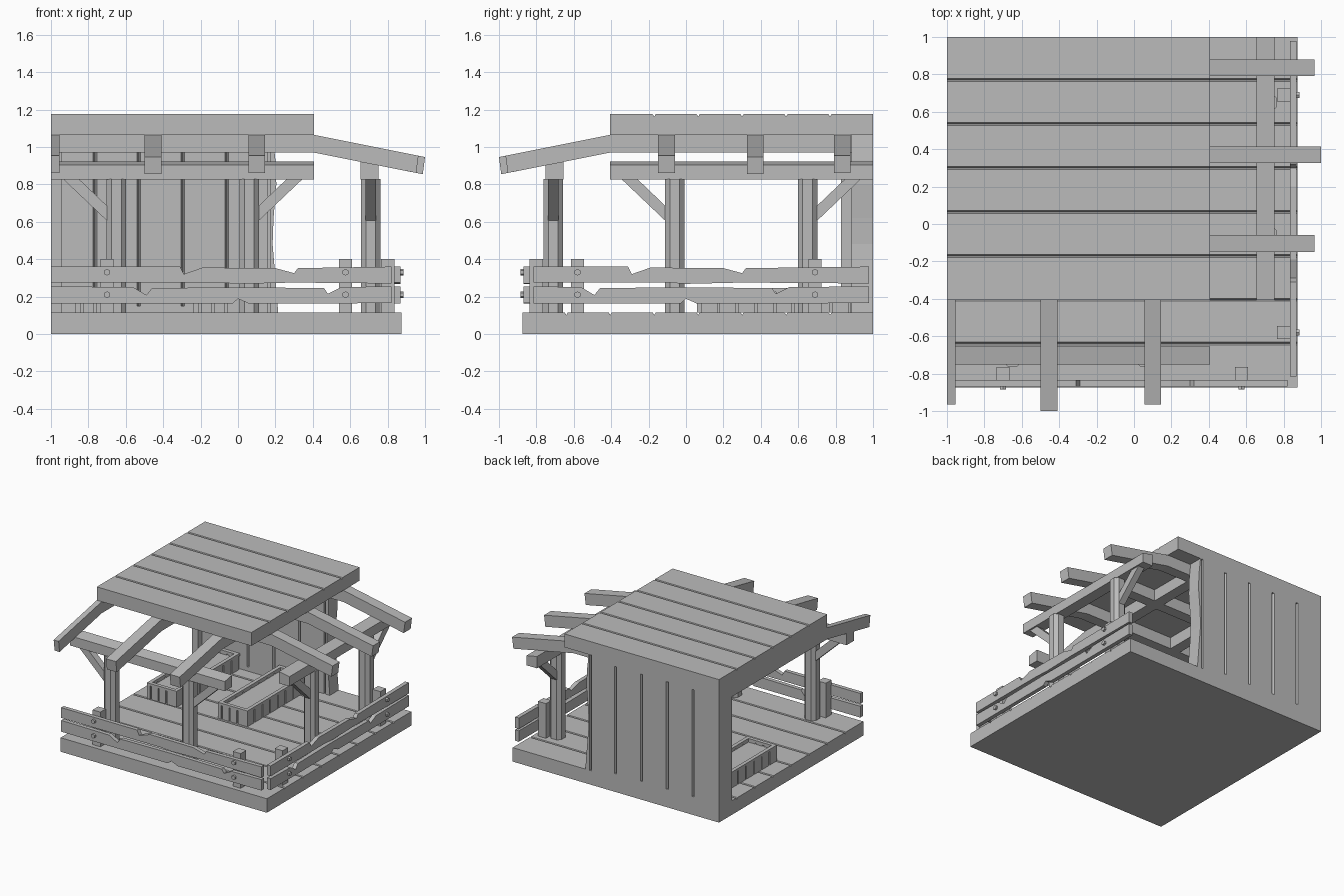
import bpy
import bmesh
import math

cube = bpy.data.objects.get("Cube")
if cube:
    bpy.data.objects.remove(cube, do_unlink=True)

wood = bpy.data.materials.new("grey wood")
wood.use_nodes = True
GREY = (0.5, 0.5, 0.5, 1)
wood.diffuse_color = GREY
wood.node_tree.nodes["Principled BSDF"].inputs["Base Color"].default_value = GREY


# Placement: a runs along a side, d is depth (negative is outward), z is up
def front(a, d, z):
    return (a, d, z)


def side(a, d, z):
    return (-d, a, z)


def upright(a, d, z):
    return (a, z, d)


def prism(name, profile, lo, hi, place=front):
    """Extrude an (a, z) profile through the depth range lo..hi."""
    bm = bmesh.new()
    near = [bm.verts.new(place(a, lo, z)) for a, z in profile]
    far = [bm.verts.new(place(a, hi, z)) for a, z in profile]
    bm.faces.new(near)
    bm.faces.new(far)
    n = len(profile)
    for i in range(n):
        j = (i + 1) % n
        bm.faces.new((near[i], near[j], far[j], far[i]))
    bmesh.ops.recalc_face_normals(bm, faces=bm.faces)
    mesh = bpy.data.meshes.new(name)
    bm.to_mesh(mesh)
    bm.free()
    mesh.materials.append(wood)
    obj = bpy.data.objects.new(name, mesh)
    bpy.context.collection.objects.link(obj)
    return obj


def rect(a0, a1, z0, z1):
    return [(a0, z0), (a1, z0), (a1, z1), (a0, z1)]


def box(name, a0, a1, d0, d1, z0, z1, place=front):
    return prism(name, rect(a0, a1, z0, z1), d0, d1, place)


def notched(start, stop, step, level, width, depth):
    """Points along a line of planks with a V groove at every joint."""
    pts = []
    joint = start + step
    while (stop - joint) * step > 0:
        w = math.copysign(width / 2, step)
        pts += [(joint - w, level), (joint, level - depth), (joint + w, level)]
        joint += step
    return pts


PLANK = 0.235


# Floor and roof: slabs with plank joints on top
def deck(name, y0, x1, z0, z1):
    profile = [(y0, z0), (1, z0), (1, z1)]
    profile += notched(1.005, y0, -PLANK, z1, 0.016, 0.014)
    profile += [(y0, z1)]
    prism(name, profile, 1.0, -x1, side)


deck("floor", -0.875, 0.875, 0, 0.115)
deck("roof", -0.405, 0.405, 1.065, 1.175)

# Back wall: upright planks grooved on both faces, with plain ends
WALL_X, WALL_Y = 0.16, 0.885
outer = notched(-1, WALL_X, PLANK, 1, 0.02, 0.025)
inner = [(x, WALL_Y + 1 - y) for x, y in notched(-1, WALL_X, PLANK, 1, 0.02, 0.025)]
wall = [(-1, WALL_Y)] + inner + [(WALL_X, WALL_Y), (WALL_X, 1)] + outer[::-1] + [(-1, 1)]
prism("back_wall", wall, 0.15, 1.03, upright)
box("wall_foot", -1, WALL_X, WALL_Y, 1, 0.115, 0.15)
box("wall_head", -1, WALL_X, WALL_Y, 1, 1.03, 1.065)
worn = [(0.175, 0.115), (0.215, 0.115), (0.2, 0.3), (0.185, 0.48),
        (0.19, 0.62), (0.205, 0.8), (0.2, 0.93), (0.185, 1.065), (0.175, 1.065)]
prism("worn_wall_plank", worn, WALL_Y, 1)
box("wall_joint_backing", WALL_X, 0.175, WALL_Y + 0.02, 0.98, 0.115, 1.065)
box("wall_corner_post", -1, -0.945, 0.83, WALL_Y, 0.115, 1.065)

# Rafters: level under the roof, then sloping outward
SLOPE = 0.2


def rafter(name, a0, a1, reach, back, place):
    drop = (reach - 0.405) * SLOPE
    profile = [(-back, 0.97), (-back, 1.065), (0.405, 1.065),
               (reach, 1.065 - drop), (reach - 0.012, 0.973 - drop), (0.405, 0.97)]
    if place is front:
        prism(name, [(-r, z) for r, z in profile], -a0, -a1, side)
    else:
        prism(name, profile, a0, a1, front)


for i, (x0, x1, reach) in enumerate([(-1, -0.955, 0.965), (-0.5, -0.41, 1.0), (0.055, 0.145, 0.965)]):
    rafter(f"front_rafter_{i + 1}", x0, x1, reach, WALL_Y, front)
for i, (y, reach) in enumerate([(0.835, 0.965), (0.37, 1.0), (-0.105, 0.965)]):
    rafter(f"side_rafter_{i + 1}", y - 0.045, y + 0.045, reach, 1, side)


# Beam, posts, braces and fence, made once for each open side
def octagon(a, d, r, c):
    k = r - c
    return [(a - k, d - r), (a + k, d - r), (a + r, d - k), (a + r, d + k),
            (a + k, d + r), (a - k, d + r), (a - r, d + k), (a - r, d - k)]


def beam(name, a0, a1, place):
    profile = [(-0.75, 0.825), (-0.655, 0.825), (-0.655, 0.922), (-0.75, 0.904)]
    if place is front:
        prism(name, [(d, z) for d, z in profile], -a0, -a1, side)
    else:
        prism(name, [(-d, z) for d, z in profile], a0, a1, front)


def open_side(label, place, beam_ends, posts, rail_ends, stakes):
    beam(label + "_beam", *beam_ends, place)
    for i, (a, way) in enumerate(posts):
        tag = f"{label}_{i + 1}"
        prism("post_" + tag, octagon(a, -0.71, 0.052, 0.026), 0.115, 0.828,
              lambda p, t, d: place(p, d, t))
        brace = [(0.045, 0.6), (0.045, 0.68), (0.2, 0.828), (0.285, 0.828)]
        prism("brace_" + tag, [(a + way * s, z) for s, z in brace], -0.737, -0.682, place)
    # Fence rails with chipped edges
    lo, hi = rail_ends
    top = [(lo, 0.275), (-0.1, 0.275), (0, 0.268), (0.3, 0.275), (hi, 0.27), (hi, 0.36),
           (0.32, 0.352), (0.3, 0.325), (0.2, 0.352), (-0.19, 0.355), (-0.29, 0.32),
           (-0.31, 0.36), (lo, 0.36)]
    low = [(lo, 0.162), (-0.03, 0.162), (0, 0.188), (0.06, 0.162), (hi, 0.165), (hi, 0.255),
           (0.55, 0.25), (0.48, 0.215), (0.46, 0.245), (-0.02, 0.25), (-0.46, 0.245),
           (-0.49, 0.208), (-0.56, 0.25), (lo, 0.255)]
    prism(label + "_upper_rail", top, -0.868, -0.835, place)
    prism(label + "_lower_rail", low, -0.868, -0.835, place)
    for i, a in enumerate(stakes):
        box(f"{label}_fence_post_{i + 1}", a - 0.035, a + 0.035, -0.837, -0.765, 0.115, 0.4, place)
        for z in (0.21, 0.33):
            ring = [(a + 0.018 * math.cos(k * math.pi / 3 + math.pi / 6),
                     z + 0.018 * math.sin(k * math.pi / 3 + math.pi / 6)) for k in range(6)]
            prism(f"{label}_bolt", ring, -0.884, -0.86, place)


open_side("front", front, (-1, 0.405), [(-0.65, -1), (0.06, 1)], (-1, 0.82), (-0.7, 0.575))
open_side("side", side, (-0.405, 1), [(0.65, 1), (-0.06, -1)], (-0.815, 0.978), (0.69, -0.58))


# Planters: plank-sided troughs with a sunken bed
def planter(name, x0, x1, y0, y1):
    base, rim, t = 0.115, 0.245, 0.03
    for s, (p, q) in enumerate([(x0, x0 + t), (x1 - t, x1)]):
        box(f"{name}_rim_{s + 1}", p, q, y0, y1, rim - 0.02, rim)
    for s, (p, q) in enumerate([(y0, y0 + t), (y1 - t, y1)]):
        box(f"{name}_end_rim_{s + 1}", x0 + t, x1 - t, p, q, rim - 0.02, rim)
    box(name + "_bed", x0 + 0.012, x1 - 0.012, y0 + 0.012, y1 - 0.012, base, rim - 0.03)
    count = 8
    step = (y1 - y0) / count
    for i in range(count):
        a, b = y0 + i * step, y0 + (i + 1) * step - 0.012
        box(f"{name}_left_slat", x0, x0 + t, a, b, base, rim - 0.02)
        box(f"{name}_right_slat", x1 - t, x1, a, b, base, rim - 0.02)
    step = (x1 - x0 - 2 * t) / 3
    for i in range(3):
        a = x0 + t + i * step + 0.012
        for p in (y0, y1 - t):
            box(f"{name}_end_slat", a, a + step - 0.012, p, p + t, base, rim - 0.02)


planter("left_planter", -0.87, -0.6, 0.06, 0.88)
planter("middle_planter", -0.24, 0.03, 0.08, 0.88)
